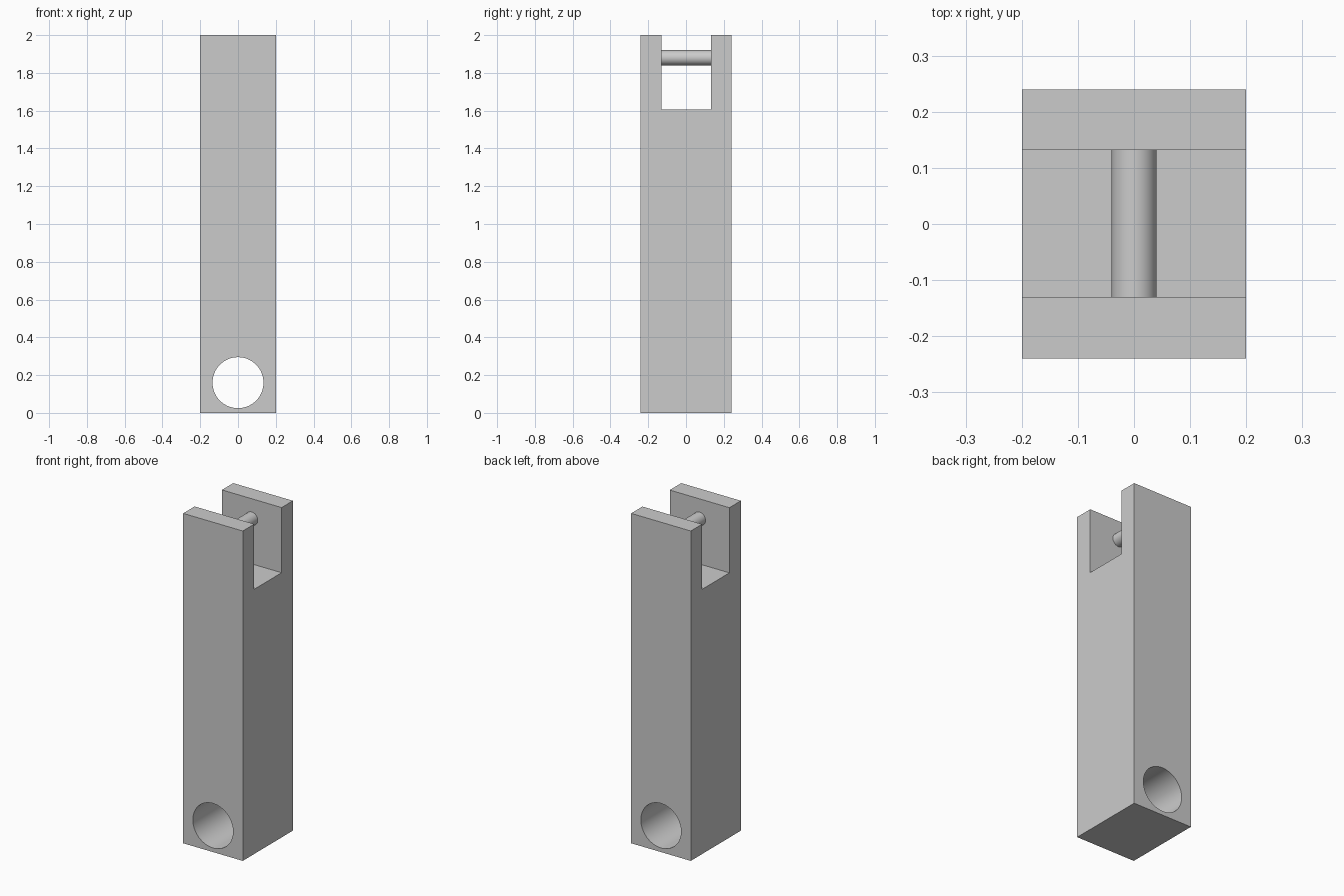
import bpy
import bmesh
from math import pi
from mathutils import Matrix

cube = bpy.data.objects.get("Cube")
if cube:
    bpy.data.objects.remove(cube, do_unlink=True)

HALF_X, HALF_Y, TOP = 0.2, 0.24, 2.0
SLOT_FRONT, SLOT_BACK, SLOT_FLOOR = -0.13, 0.132, 1.605

# Single grey material
grey = bpy.data.materials.new("plain_grey")
grey.use_nodes = True
colour = (0.6, 0.6, 0.6, 1)
grey.diffuse_color = colour
grey.node_tree.nodes["Principled BSDF"].inputs["Base Color"].default_value = colour


def add_object(name, bm):
    bmesh.ops.recalc_face_normals(bm, faces=bm.faces)
    mesh = bpy.data.meshes.new(name)
    bm.to_mesh(mesh)
    bm.free()
    mesh.materials.append(grey)
    obj = bpy.data.objects.new(name, mesh)
    bpy.context.collection.objects.link(obj)
    return obj


def y_cylinder(name, radius, z, front, back, caps=True):
    bm = bmesh.new()
    place = Matrix.Translation((0, (front + back) / 2, z)) @ Matrix.Rotation(pi / 2, 4, "X")
    bmesh.ops.create_cone(bm, cap_ends=caps, segments=64, radius1=radius,
                          radius2=radius, depth=back - front, matrix=place)
    return add_object(name, bm)


def smooth(obj):
    bpy.ops.object.select_all(action="DESELECT")
    obj.select_set(True)
    bpy.context.view_layer.objects.active = obj
    bpy.ops.object.shade_smooth_by_angle(angle=pi / 6)


# Forked bar: side profile extruded across the width
profile = [(-HALF_Y, 0), (HALF_Y, 0), (HALF_Y, TOP), (SLOT_BACK, TOP),
           (SLOT_BACK, SLOT_FLOOR), (SLOT_FRONT, SLOT_FLOOR),
           (SLOT_FRONT, TOP), (-HALF_Y, TOP)]
bm = bmesh.new()
side = bm.faces.new([bm.verts.new((-HALF_X, y, z)) for y, z in profile])
extruded = bmesh.ops.extrude_face_region(bm, geom=[side], use_keep_orig=True)["geom"]
bmesh.ops.translate(bm, vec=(2 * HALF_X, 0, 0),
                    verts=[v for v in extruded if isinstance(v, bmesh.types.BMVert)])
bar = add_object("forked_bar", bm)

# Round hole through the foot
cutter = y_cylinder("hole_cutter", 0.135, 0.16, -0.4, 0.4)
cut = bar.modifiers.new("pivot_hole", "BOOLEAN")
cut.operation = "DIFFERENCE"
cut.solver = "EXACT"
cut.object = cutter
bpy.context.view_layer.objects.active = bar
bpy.ops.object.modifier_apply(modifier=cut.name)
bpy.data.objects.remove(cutter, do_unlink=True)
smooth(bar)

# Cross pin between the fork arms
pin = y_cylinder("cross_pin", 0.04, 1.88, SLOT_FRONT, SLOT_BACK, caps=False)
smooth(pin)
